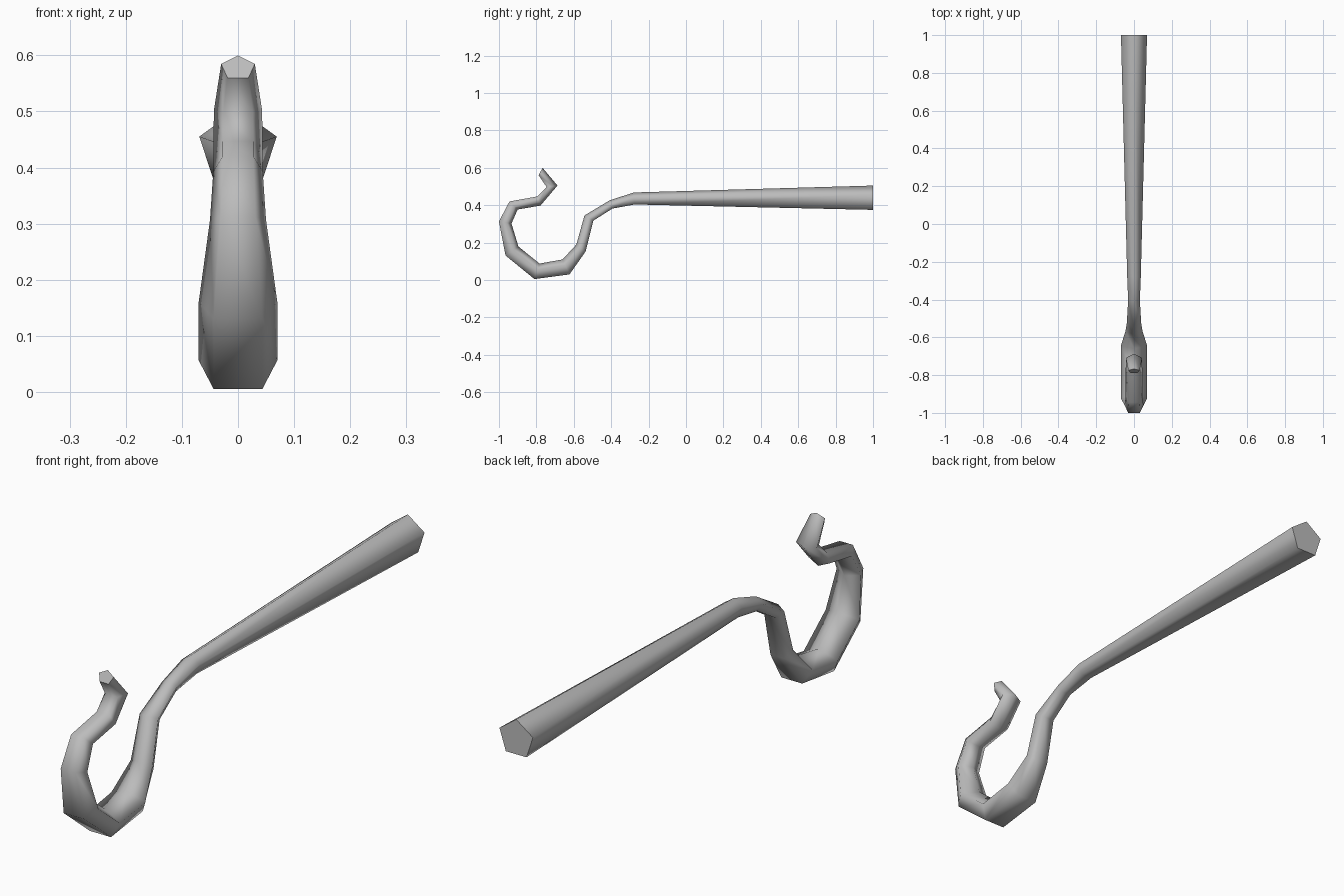
import bpy, bmesh
from mathutils import Vector

cube = bpy.data.objects.get("Cube")
if cube:
    bpy.data.objects.remove(cube, do_unlink=True)

# Plain grey metal
metal = bpy.data.materials.new("grey_metal")
metal.use_nodes = True
grey = (0.5, 0.5, 0.5, 1)
metal.diffuse_color = grey
metal.node_tree.nodes["Principled BSDF"].inputs["Base Color"].default_value = grey

# Sections along the bar: ridge (y, z), flat side (y, z), half width
sections = [
    ((1.0, .505), (1.0, .375), .069),
    ((-.28, .468), (-.275, .404), .036),
    ((-.41, .425), (-.393, .382), .031),
    ((-.543, .345), (-.495, .318), .038),
    ((-.586, .19), (-.537, .152), .045),
    ((-.66, .11), (-.623, .03), .07),
    ((-.783, .088), (-.81, .005), .07),
    ((-.896, .179), (-.965, .131), .07),
    ((-.933, .302), (-1.0, .313), .05),
    ((-.90, .377), (-.944, .42), .044),
    ((-.778, .398), (-.794, .447), .044),
    ((-.687, .505), (-.745, .497), .043),
    ((-.767, .60), (-.788, .56), .03),
]
# Five-sided profile: width factor, distance from ridge to flat side
pentagon = [(0, 0), (1, .382), (.618, 1), (-.618, 1), (-1, .382)]

bm = bmesh.new()
rings = []
for ridge, flat, width in sections:
    a, b = Vector((0, *ridge)), Vector((0, *flat))
    rings.append([bm.verts.new(a.lerp(b, t) + Vector((w * width, 0, 0)))
                  for w, t in pentagon])

# Smooth sides, flat end caps
for r, s in zip(rings, rings[1:]):
    for i in range(5):
        j = (i + 1) % 5
        bm.faces.new((r[i], r[j], s[j], s[i])).smooth = True
for ring in (rings[0], rings[-1]):
    cap = bm.faces.new(ring)
    for edge in cap.edges:
        edge.smooth = False
bmesh.ops.recalc_face_normals(bm, faces=bm.faces)

mesh = bpy.data.meshes.new("hooked_bar")
bm.to_mesh(mesh)
bm.free()
mesh.materials.append(metal)
bar = bpy.data.objects.new("hooked_bar", mesh)
bpy.context.collection.objects.link(bar)
